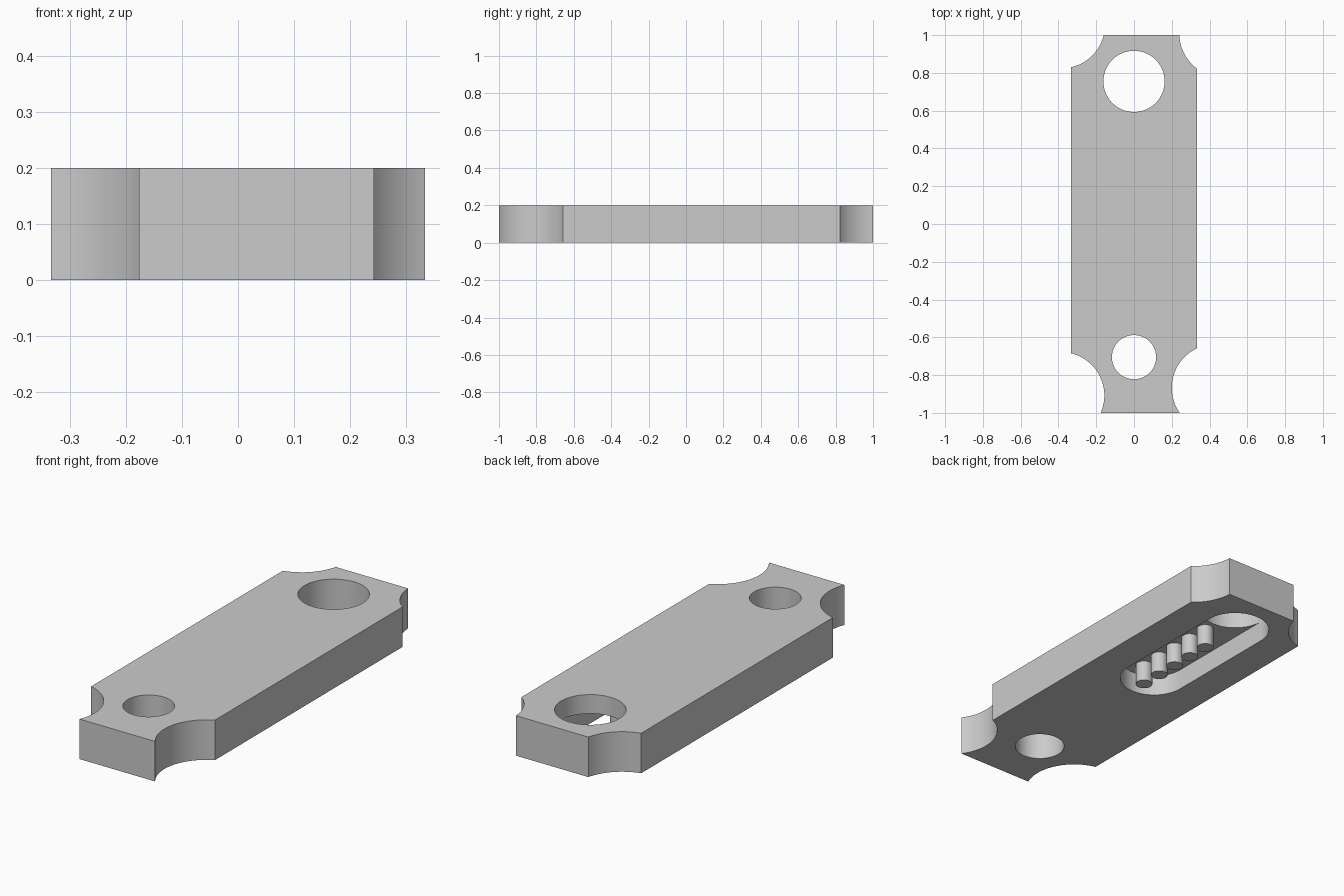
import bpy, bmesh, math

if "Cube" in bpy.data.objects:
    bpy.data.objects.remove(bpy.data.objects["Cube"], do_unlink=True)

grey = bpy.data.materials.new("plain_grey")
grey.use_nodes = True
grey.diffuse_color = (0.6, 0.6, 0.6, 1)
grey.node_tree.nodes["Principled BSDF"].inputs["Base Color"].default_value = (0.6, 0.6, 0.6, 1)

THICK = 0.2
SLOT_DEPTH = 0.105
BIG_R, BIG_Y = 0.162, 0.755


def arc(cx, cy, r, start=0, end=360, steps=64):
    """Points along an arc, in degrees; a full circle leaves out the repeat."""
    count = steps if end - start == 360 else steps + 1
    angles = [math.radians(start + (end - start) * i / steps) for i in range(count)]
    return [(cx + r * math.cos(a), cy + r * math.sin(a)) for a in angles]


def prism(name, outline, z0, z1):
    """Extrude a flat outline from z0 to z1."""
    bm = bmesh.new()
    face = bm.faces.new([bm.verts.new((x, y, z0)) for x, y in outline])
    top = bmesh.ops.extrude_face_region(bm, geom=[face])["geom"]
    verts = [v for v in top if isinstance(v, bmesh.types.BMVert)]
    bmesh.ops.translate(bm, verts=verts, vec=(0, 0, z1 - z0))
    bmesh.ops.recalc_face_normals(bm, faces=bm.faces)
    mesh = bpy.data.meshes.new(name)
    bm.to_mesh(mesh)
    bm.free()
    mesh.materials.append(grey)
    obj = bpy.data.objects.new(name, mesh)
    bpy.context.collection.objects.link(obj)
    return obj


def activate(obj):
    bpy.ops.object.select_all(action="DESELECT")
    obj.select_set(True)
    bpy.context.view_layer.objects.active = obj


def cut(target, outline, z0=-0.1, z1=THICK + 0.1):
    """Cut a prism out of the target and discard the cutter."""
    cutter = prism("cutter", outline, z0, z1)
    cutter.hide_render = True
    mod = target.modifiers.new("cut", "BOOLEAN")
    mod.operation = "DIFFERENCE"
    mod.solver = "EXACT"
    mod.object = cutter
    activate(target)
    bpy.ops.object.modifier_apply(modifier=mod.name)
    bpy.data.objects.remove(cutter, do_unlink=True)


# Main plate
W = 0.333
plate = prism("plate", [(-W, -1), (W, -1), (W, 1), (-W, 1)], 0, THICK)

# Scooped corners
for cx, cy in [(-0.387, -0.908), (0.43, -0.867), (-0.384, 1.054), (0.47, 1.008)]:
    cut(plate, arc(cx, cy, 0.23, steps=96))

# Through holes
cut(plate, arc(0, -0.705, 0.117))
cut(plate, arc(0, BIG_Y, BIG_R))

# Blind slot in the underside, opening into the large hole
slot = arc(0, 0.15, BIG_R, 180, 360, 32) + [(BIG_R, BIG_Y - 0.005), (-BIG_R, BIG_Y - 0.005)]
cut(plate, slot, -0.1, SLOT_DEPTH)

# Row of pins standing in the slot
pins = [prism(f"slot_pin_{i + 1}", arc(0, 0.075 + 0.114 * i, 0.04, steps=32), 0, SLOT_DEPTH + 0.01)
        for i in range(5)]

for obj in [plate] + pins:
    activate(obj)
    bpy.ops.object.shade_smooth_by_angle(angle=math.radians(30))
